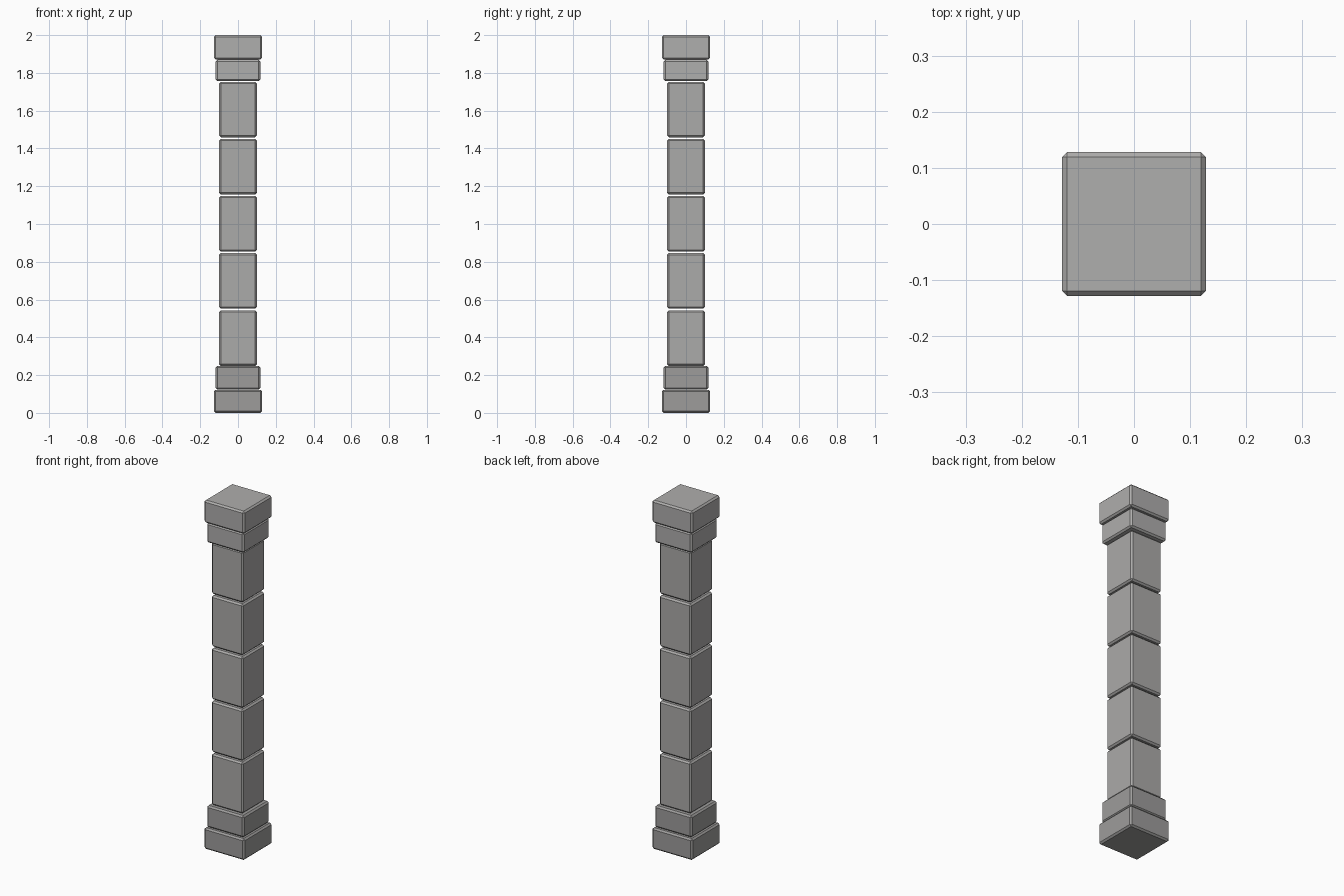
import bpy

if "Cube" in bpy.data.objects:
    bpy.data.objects.remove(bpy.data.objects["Cube"])


def grey(name, v):
    m = bpy.data.materials.new(name)
    m.diffuse_color = (v, v * 0.985, v * 0.97, 1)
    m.use_nodes = True
    m.node_tree.nodes["Principled BSDF"].inputs["Base Color"].default_value = m.diffuse_color
    return m


# Stone tones: the base is slightly darker than the shaft and the cap
BASE, SHAFT, CAP = grey("base_stone", 0.34), grey("shaft_stone", 0.41), grey("cap_stone", 0.43)


def block(name, width, z0, z1, mat, chamfer=0.009):
    """Square stone block with chamfered edges, spanning z0..z1."""
    bpy.ops.mesh.primitive_cube_add(size=1, location=(0, 0, (z0 + z1) / 2))
    ob = bpy.context.object
    ob.name = name
    ob.scale = (width, width, z1 - z0)
    bpy.ops.object.transform_apply(location=False, rotation=False, scale=True)
    bevel = ob.modifiers.new("chamfer", 'BEVEL')
    bevel.width = chamfer
    bevel.segments = 1
    ob.data.materials.append(mat)
    return ob


# Stepped base
block("base", 0.256, 0.0, 0.122, BASE)
block("base_collar", 0.236, 0.124, 0.248, BASE)

# Shaft of five stacked stones with thin open joints
for i in range(5):
    z = 0.249 + 0.3025 * i
    block(f"shaft_stone_{i + 1}", 0.2, z, z + 0.294, SHAFT)

# Stepped capital
block("cap_collar", 0.236, 1.756, 1.87, CAP)
block("cap", 0.256, 1.871, 2.0, CAP)
